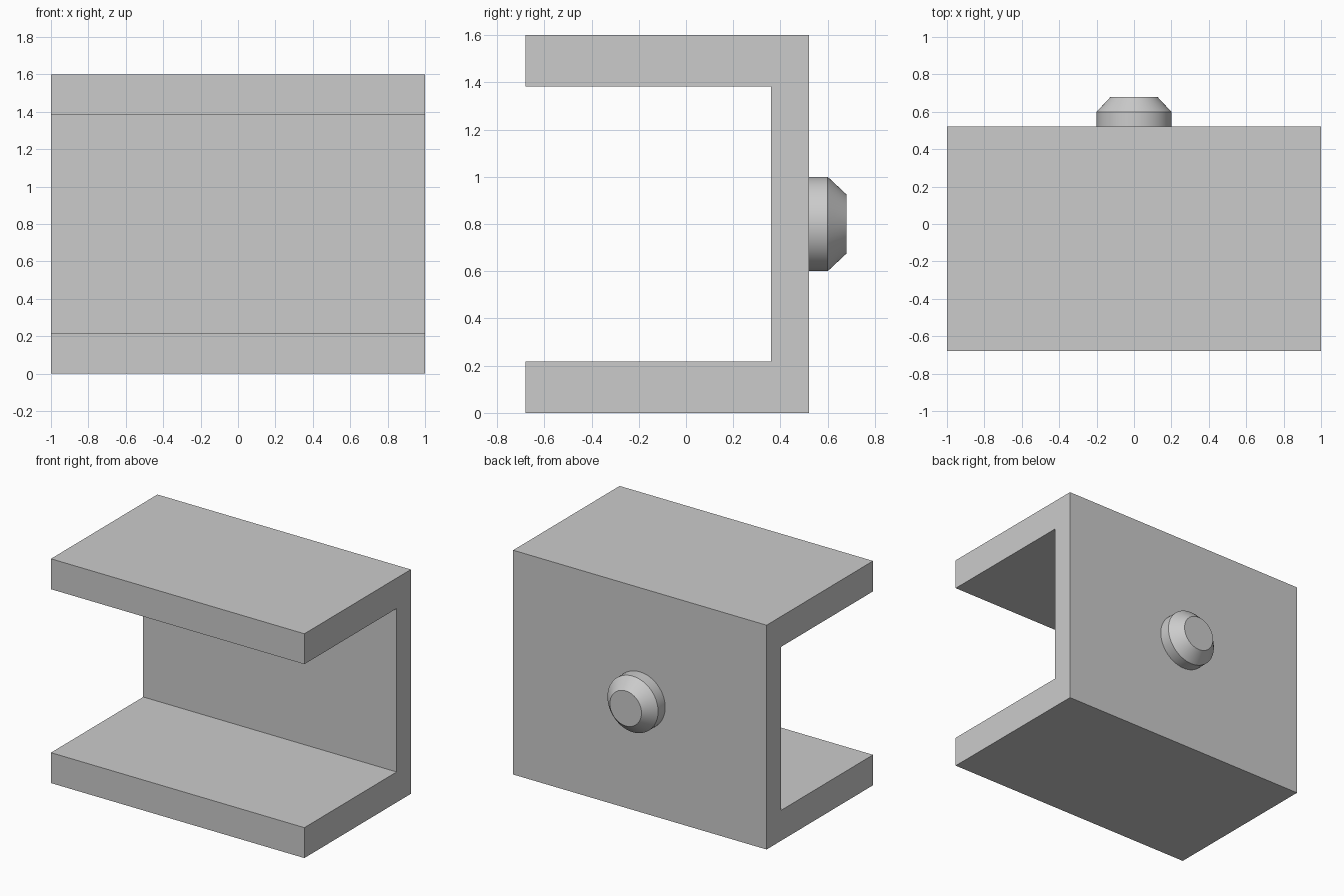
import bpy
import bmesh
import math
from mathutils import Matrix, Vector

cube = bpy.data.objects.get("Cube")
if cube:
    bpy.data.objects.remove(cube, do_unlink=True)

grey = bpy.data.materials.new("light_grey")
grey.use_nodes = True
colour = (0.6, 0.6, 0.6, 1)
grey.diffuse_color = colour
grey.node_tree.nodes["Principled BSDF"].inputs["Base Color"].default_value = colour


def add_object(name, bm):
    bmesh.ops.recalc_face_normals(bm, faces=bm.faces)
    mesh = bpy.data.meshes.new(name)
    bm.to_mesh(mesh)
    bm.free()
    mesh.materials.append(grey)
    obj = bpy.data.objects.new(name, mesh)
    bpy.context.collection.objects.link(obj)
    return obj


# Channel: a C-shaped side profile extruded across the width
front, inner, back = -0.68, 0.36, 0.52
height, flange = 1.6, 0.217
profile = [(front, 0), (back, 0), (back, height), (front, height),
           (front, height - flange), (inner, height - flange),
           (inner, flange), (front, flange)]
bm = bmesh.new()
side = bm.faces.new([bm.verts.new((-1, y, z)) for y, z in profile])
extruded = bmesh.ops.extrude_face_region(bm, geom=[side])["geom"]
bmesh.ops.translate(bm, vec=(2, 0, 0),
                    verts=[v for v in extruded if isinstance(v, bmesh.types.BMVert)])
add_object("channel_bracket", bm)

# Knob: a chamfered round profile spun about the y axis
bm = bmesh.new()
points = [(0.2, back), (0.2, 0.6), (0.125, 0.68)]
verts = [bm.verts.new((r, y, 0)) for r, y in points]
edges = [bm.edges.new(pair) for pair in zip(verts, verts[1:])]
bmesh.ops.spin(bm, geom=verts + edges, cent=(0, 0, 0), axis=(0, 1, 0),
               angle=math.tau, steps=64)
bmesh.ops.remove_doubles(bm, verts=bm.verts, dist=0.0001)
bmesh.ops.holes_fill(bm, edges=[e for e in bm.edges if e.is_boundary], sides=0)
bmesh.ops.transform(bm, matrix=Matrix.Translation(Vector((0, 0, height / 2))),
                    verts=bm.verts)
knob = add_object("back_knob", bm)
bpy.ops.object.select_all(action="DESELECT")
knob.select_set(True)
bpy.context.view_layer.objects.active = knob
bpy.ops.object.shade_smooth_by_angle(angle=math.radians(30))
